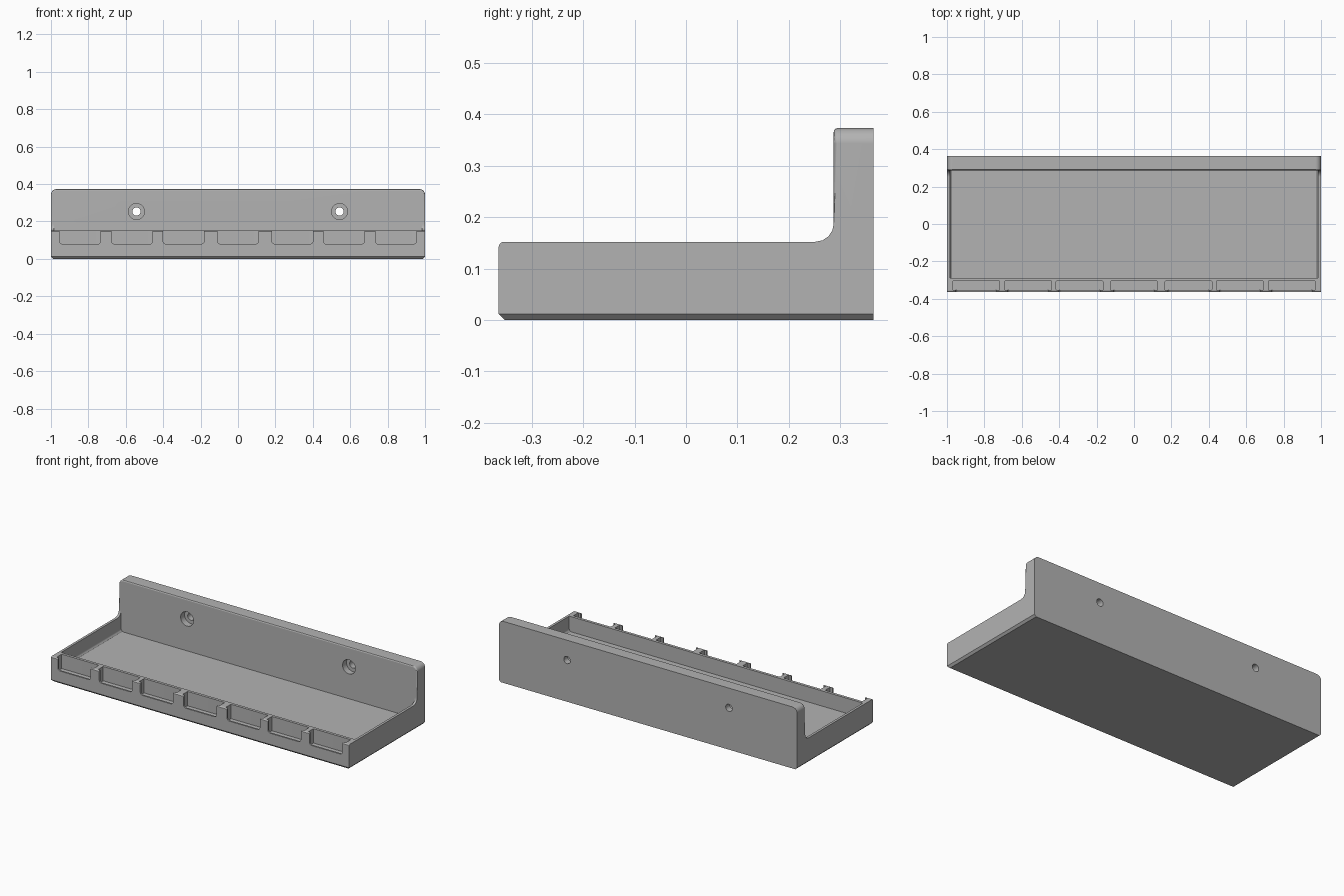
import bpy, bmesh, math
from mathutils import Matrix, Vector

cube = bpy.data.objects.get("Cube")
if cube:
    bpy.data.objects.remove(cube, do_unlink=True)

# Main dimensions
FRONT, BACK, WALL = -0.364, 0.364, 0.287
RIM, TOP, FILLET = 0.152, 0.373, 0.035
SLOT_X = [0, 0.291, 0.566, 0.844]
SLOT_X = [-x for x in SLOT_X[:0:-1]] + SLOT_X
EPS = 1e-4

grey = bpy.data.materials.new("plain_grey")
colour = (0.45, 0.45, 0.45, 1)
grey.diffuse_color = colour
grey.use_nodes = True
for node in grey.node_tree.nodes:
    if node.type == 'BSDF_PRINCIPLED':
        node.inputs["Base Color"].default_value = colour


def near(a, b):
    return abs(a - b) < EPS


def bevel(bm, rule, offset, segments):
    """Bevel every edge whose two end points satisfy the rule."""
    edges = [e for e in bm.edges if rule(e.verts[0].co, e.verts[1].co)]
    bmesh.ops.bevel(bm, geom=edges, offset=offset, offset_type='OFFSET',
                    segments=segments, profile=0.5, affect='EDGES')


def make_object(name, bm):
    bmesh.ops.recalc_face_normals(bm, faces=bm.faces[:])
    mesh = bpy.data.meshes.new(name)
    bm.to_mesh(mesh)
    bm.free()
    mesh.materials.append(grey)
    obj = bpy.data.objects.new(name, mesh)
    bpy.context.collection.objects.link(obj)
    return obj


def box(bm, low, high):
    low, high = Vector(low), Vector(high)
    size = Matrix.Diagonal((high - low).to_4d())
    size[3][3] = 1
    bmesh.ops.create_cube(bm, size=1, matrix=Matrix.Translation((low + high) / 2) @ size)


def cylinder(bm, x, y0, y1, z, radius):
    place = Matrix.Translation((x, (y0 + y1) / 2, z)) @ Matrix.Rotation(math.pi / 2, 4, 'X')
    bmesh.ops.create_cone(bm, cap_ends=True, segments=32, radius1=radius, radius2=radius,
                          depth=y1 - y0, matrix=place)


def cut(target, bm, name):
    """Subtract a cutter from the target and discard it."""
    cutter = make_object(name, bm)
    cutter.hide_render = True
    mod = target.modifiers.new(name, 'BOOLEAN')
    mod.operation = 'DIFFERENCE'
    mod.solver = 'EXACT'
    mod.object = cutter
    bpy.context.view_layer.objects.active = target
    bpy.ops.object.modifier_apply(modifier=mod.name)
    bpy.data.objects.remove(cutter, do_unlink=True)


# L-shaped body: side profile with a filleted inner corner, extruded in x
profile = [(FRONT, 0), (BACK, 0), (BACK, TOP), (WALL, TOP)]
for i in range(5):
    a = math.radians(90) * i / 4
    profile.append((WALL - FILLET + FILLET * math.cos(a), RIM + FILLET - FILLET * math.sin(a)))
profile.append((FRONT, RIM))
bm = bmesh.new()
end = bm.faces.new([bm.verts.new((-1, y, z)) for y, z in profile])
side = bmesh.ops.extrude_face_region(bm, geom=[end])
bmesh.ops.translate(bm, vec=(2, 0, 0),
                    verts=[v for v in side["geom"] if isinstance(v, bmesh.types.BMVert)])
bmesh.ops.recalc_face_normals(bm, faces=bm.faces[:])

# Rounded panel corners, panel rim, front lip, then the bottom chamfer
bevel(bm, lambda a, b: near(a.z, TOP) and near(b.z, TOP) and near(a.x, b.x), 0.03, 5)
bevel(bm, lambda a, b: near(a.y, WALL) and near(b.y, WALL)
      and max(a.z, b.z) > RIM + FILLET + EPS, 0.008, 3)
bevel(bm, lambda a, b: near(a.y, FRONT) and near(b.y, FRONT)
      and near(a.z, RIM) and near(b.z, RIM), 0.01, 3)
bevel(bm, lambda a, b: near(a.z, 0) and near(b.z, 0)
      and not (near(a.y, BACK) and near(b.y, BACK)), 0.012, 1)
shelf = make_object("wall_shelf_tray", bm)

# Tray cavity, with sloped edges along the floor
bm = bmesh.new()
box(bm, (-0.985, -0.288, 0.06), (0.985, WALL - 0.0002, 0.25))
bevel(bm, lambda a, b: near(a.z, 0.06) and near(b.z, 0.06) and near(a.x, b.x), 0.015, 3)
cut(shelf, bm, "cavity_cutter")

# Label slots sunk into the front wall
bm = bmesh.new()
for x in SLOT_X:
    box(bm, (x - 0.125, -0.354, 0.065), (x + 0.125, -0.305, 0.3))
bevel(bm, lambda a, b: near(a.x, b.x) and near(a.y, b.y), 0.004, 2)
cut(shelf, bm, "slot_cutter")

# Open windows in the thin front lip
bm = bmesh.new()
for x in SLOT_X:
    box(bm, (x - 0.11, -0.42, 0.08), (x + 0.11, -0.33, 0.31))
bevel(bm, lambda a, b: near(a.x, b.x) and near(a.z, 0.08) and near(b.z, 0.08), 0.015, 4)
cut(shelf, bm, "window_cutter")

# Screw holes with counterbores
for name, radius, depth_end in (("bore", 0.022, 0.5), ("counterbore", 0.043, 0.325)):
    bm = bmesh.new()
    for x in (-0.543, 0.543):
        cylinder(bm, x, 0.2, depth_end, 0.253, radius)
    cut(shelf, bm, name + "_cutter")

# Single colour and smooth rounded edges
shelf.data.materials.clear()
shelf.data.materials.append(grey)
for poly in shelf.data.polygons:
    poly.material_index = 0
bpy.ops.object.select_all(action='DESELECT')
shelf.select_set(True)
bpy.context.view_layer.objects.active = shelf
bpy.ops.object.shade_smooth_by_angle(angle=math.radians(30))
weighted = shelf.modifiers.new("even_shading", 'WEIGHTED_NORMAL')
weighted.keep_sharp = True
